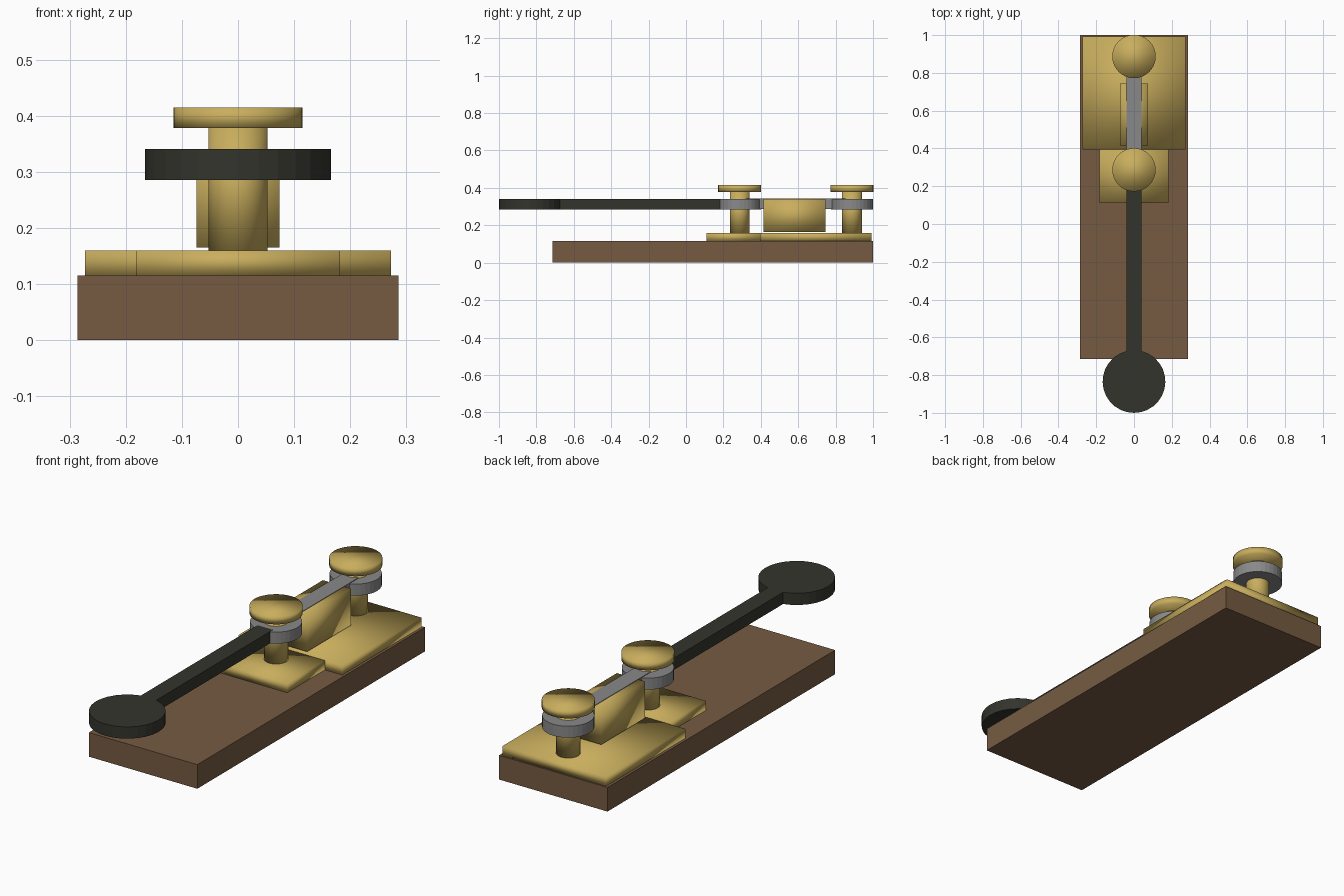
import bpy, bmesh, math

if "Cube" in bpy.data.objects:
    bpy.data.objects.remove(bpy.data.objects["Cube"])


def material(name, rgb):
    m = bpy.data.materials.new(name)
    m.diffuse_color = (*rgb, 1)
    m.use_nodes = True
    m.node_tree.nodes["Principled BSDF"].inputs["Base Color"].default_value = m.diffuse_color
    return m


brass = material("brass", (0.58, 0.42, 0.11))
wood = material("brown_wood", (0.18, 0.105, 0.055))
black = material("black_handle", (0.034, 0.034, 0.026))
steel = material("grey_steel", (0.25, 0.25, 0.25))


def finish(name, bm, mat, smooth=False):
    bmesh.ops.recalc_face_normals(bm, faces=bm.faces)
    me = bpy.data.meshes.new(name)
    for f in bm.faces:
        f.smooth = smooth
    bm.to_mesh(me)
    bm.free()
    me.materials.append(mat)
    ob = bpy.data.objects.new(name, me)
    bpy.context.collection.objects.link(ob)
    return ob


def prism(name, outline, z0, z1, mat, smooth=False):
    """Extrude a plan outline from z0 up to z1."""
    bm = bmesh.new()
    f = bm.faces.new([bm.verts.new((x, y, z0)) for x, y in outline])
    r = bmesh.ops.extrude_face_region(bm, geom=[f])
    for v in r["geom"]:
        if isinstance(v, bmesh.types.BMVert):
            v.co.z = z1
    return finish(name, bm, mat, smooth)


def box(name, hx, y0, y1, z0, z1, mat, smooth=False):
    return prism(name, [(-hx, y0), (hx, y0), (hx, y1), (-hx, y1)], z0, z1, mat, smooth)


def disc(name, y, r, z0, z1, mat, smooth=False, n=32):
    pts = [(r * math.cos(2 * math.pi * i / n), y + r * math.sin(2 * math.pi * i / n))
           for i in range(n)]
    return prism(name, pts, z0, z1, mat, smooth)


# wooden base
box("wooden_base", 0.286, -0.715, 1.0, 0, 0.115, wood)

# stepped brass plate
box("rear_plate", 0.273, 0.395, 0.993, 0.115, 0.16, brass, True)
box("front_plate", 0.182, 0.11, 0.395, 0.115, 0.16, brass, True)

# central block carrying the lever
box("pivot_block", 0.074, 0.415, 0.745, 0.165, 0.3405, brass, True)

# terminal posts with washers and thumb knobs
for tag, y in (("front", 0.287), ("rear", 0.887)):
    disc(tag + "_post", y, 0.053, 0.16, 0.38, brass, True)
    disc(tag + "_washer", y, 0.113, 0.285, 0.34, steel)
    disc(tag + "_knob", y, 0.115, 0.378, 0.415, brass, True)

# steel lever between the posts
box("steel_lever", 0.04, 0.287, 0.887, 0.286, 0.343, steel)

# black handle: shaft and round finger pad in one outline
R, W, CY, N = 0.166, 0.041, -0.834, 26
gap = math.asin(W / R)
arc = []
for i in range(N + 1):
    a = math.pi / 2 + gap + (2 * math.pi - 2 * gap) * i / N
    arc.append((R * math.cos(a), CY + R * math.sin(a)))
prism("black_handle", arc + [(W, 0.205), (-W, 0.205)], 0.285, 0.341, black)
